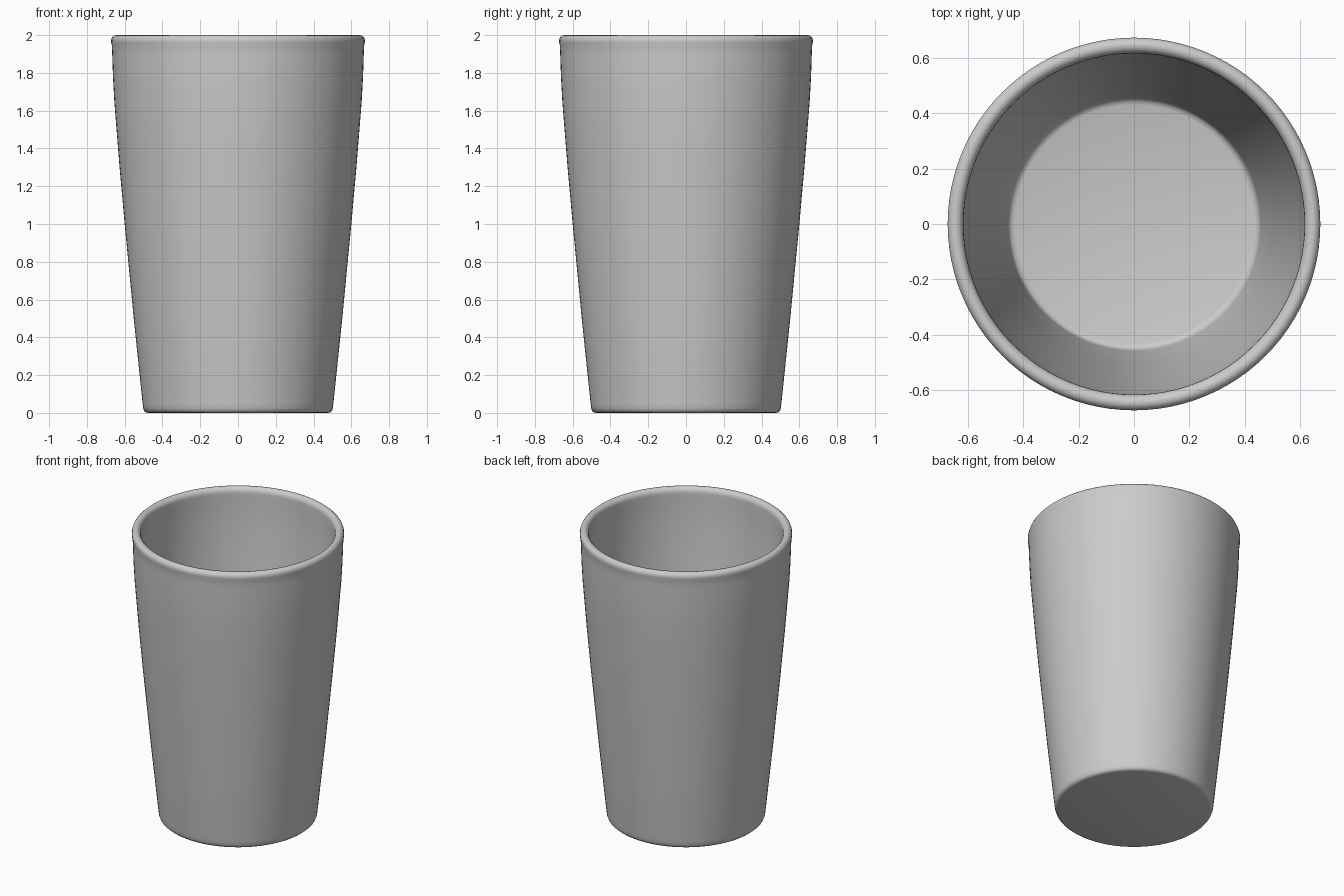
import bpy, bmesh, math

SEGMENTS = 96

# Half cross-section (radius, height): underside, outer wall, rolled rim, inner wall, floor
profile = [
    (0, 0), (0.475, 0), (0.488, 0.003), (0.497, 0.011), (0.502, 0.025),
    (0.505, 0.05), (0.552, 0.5), (0.600, 1.0), (0.627, 1.3), (0.643, 1.5),
    (0.655, 1.65), (0.662, 1.78), (0.666, 1.9), (0.668, 1.945),
    (0.672, 1.962), (0.672, 1.975), (0.667, 1.988), (0.657, 1.997),
    (0.645, 2.0), (0.632, 1.997), (0.622, 1.988), (0.616, 1.975),
    (0.615, 1.96), (0.616, 1.9), (0.612, 1.78), (0.605, 1.65),
    (0.593, 1.5), (0.577, 1.3), (0.550, 1.0), (0.502, 0.5),
    (0.457, 0.085), (0.453, 0.066), (0.445, 0.055), (0.43, 0.05), (0, 0.05),
]

# Cup body: spin the profile about z
bm = bmesh.new()
verts = [bm.verts.new((r, 0, z)) for r, z in profile]
edges = [bm.edges.new(pair) for pair in zip(verts, verts[1:])]
bmesh.ops.spin(bm, geom=verts + edges, cent=(0, 0, 0), axis=(0, 0, 1),
               angle=math.tau, steps=SEGMENTS, use_merge=False)
bmesh.ops.remove_doubles(bm, verts=bm.verts, dist=0.0005)
bmesh.ops.recalc_face_normals(bm, faces=bm.faces)

mesh = bpy.data.meshes.new("cup")
bm.to_mesh(mesh)
bm.free()
cup = bpy.data.objects.new("cup", mesh)
bpy.context.collection.objects.link(cup)

# Smooth shading throughout
bpy.context.view_layer.objects.active = cup
cup.select_set(True)
bpy.ops.object.shade_smooth_by_angle(angle=math.radians(50))
